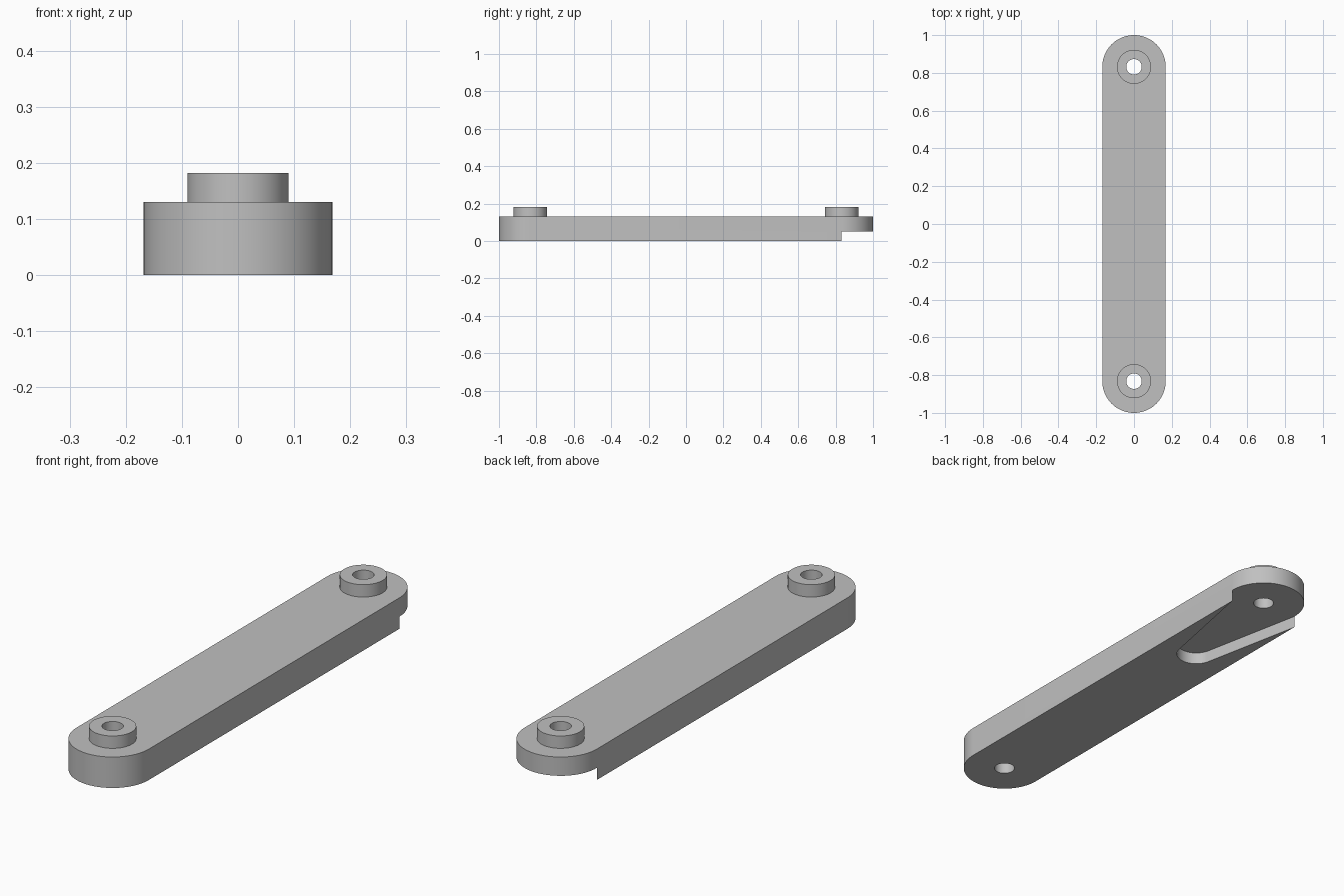
import bpy
import bmesh
from math import pi, radians, cos, sin, atan2, acos, hypot

if "Cube" in bpy.data.objects:
    bpy.data.objects.remove(bpy.data.objects["Cube"], do_unlink=True)

HALF_W = 0.168          # half width of the bar, also its end radius
PIVOT = 1 - HALF_W      # distance of each pivot from the middle
BAR_TOP = 0.13
BOSS_TOP = 0.182
BOSS_R, HOLE_R = 0.09, 0.041
RECESS_TOP = 0.051
TIP_R, TIP_Y = 0.08, 0.40

grey = bpy.data.materials.new("plain_grey")
grey.use_nodes = True
colour = (0.53, 0.53, 0.53, 1)
grey.diffuse_color = colour
grey.node_tree.nodes["Principled BSDF"].inputs["Base Color"].default_value = colour


def arc(cy, r, start, end, steps):
    """Points on an arc centred on the long axis."""
    angles = [start + (end - start) * i / steps for i in range(steps + 1)]
    return [(r * cos(a), cy + r * sin(a)) for a in angles]


def prism(name, outline, z0, z1):
    """Upright solid with the given outline."""
    bm = bmesh.new()
    base = bm.faces.new([bm.verts.new((x, y, z0)) for x, y in outline])
    ext = bmesh.ops.extrude_face_region(bm, geom=[base], use_keep_orig=True)
    top = [v for v in ext["geom"] if isinstance(v, bmesh.types.BMVert)]
    bmesh.ops.translate(bm, verts=top, vec=(0, 0, z1 - z0))
    bmesh.ops.recalc_face_normals(bm, faces=bm.faces)
    mesh = bpy.data.meshes.new(name)
    bm.to_mesh(mesh)
    bm.free()
    mesh.materials.append(grey)
    ob = bpy.data.objects.new(name, mesh)
    bpy.context.collection.objects.link(ob)
    return ob


def disc(name, cy, r, z0, z1, steps):
    return prism(name, arc(cy, r, 0, 2 * pi, steps)[:-1], z0, z1)


def combine(target, tool, operation):
    """Apply a boolean and remove the tool."""
    mod = target.modifiers.new(tool.name, "BOOLEAN")
    mod.operation = operation
    mod.solver = "EXACT"
    mod.object = tool
    bpy.context.view_layer.objects.active = target
    bpy.ops.object.modifier_apply(modifier=mod.name)
    bpy.data.objects.remove(tool, do_unlink=True)


# Bar with round ends
bar = prism("link_bar",
            arc(PIVOT, HALF_W, 0, pi, 40) + arc(-PIVOT, HALF_W, pi, 2 * pi, 40),
            0, BAR_TOP)

# Raised bosses and through holes at both pivots
for side, cy in (("front", -PIVOT), ("back", PIVOT)):
    combine(bar, disc(side + "_boss", cy, BOSS_R, BAR_TOP - 0.04, BOSS_TOP, 64), "UNION")
for side, cy in (("front", -PIVOT), ("back", PIVOT)):
    combine(bar, disc(side + "_hole", cy, HOLE_R, -0.1, 0.3, 48), "DIFFERENCE")

# Tapered recess under the back end: round tip, sides tangent to it
rise = PIVOT - TIP_Y
tangent = atan2(rise, HALF_W) - acos(TIP_R / hypot(rise, HALF_W))
tip = arc(TIP_Y, TIP_R, -pi - tangent, tangent, 32)
tx, ty = tip[-1]
far_x = tx + (HALF_W - tx) * 1.7
far_y = ty + (PIVOT - ty) * 1.7
combine(bar, prism("recess", tip + [(far_x, far_y), (-far_x, far_y)], -0.1, RECESS_TOP),
        "DIFFERENCE")

# Smooth round walls, sharp edges
bpy.ops.object.select_all(action="DESELECT")
bar.select_set(True)
bpy.context.view_layer.objects.active = bar
bpy.ops.object.shade_smooth_by_angle(angle=radians(30))
